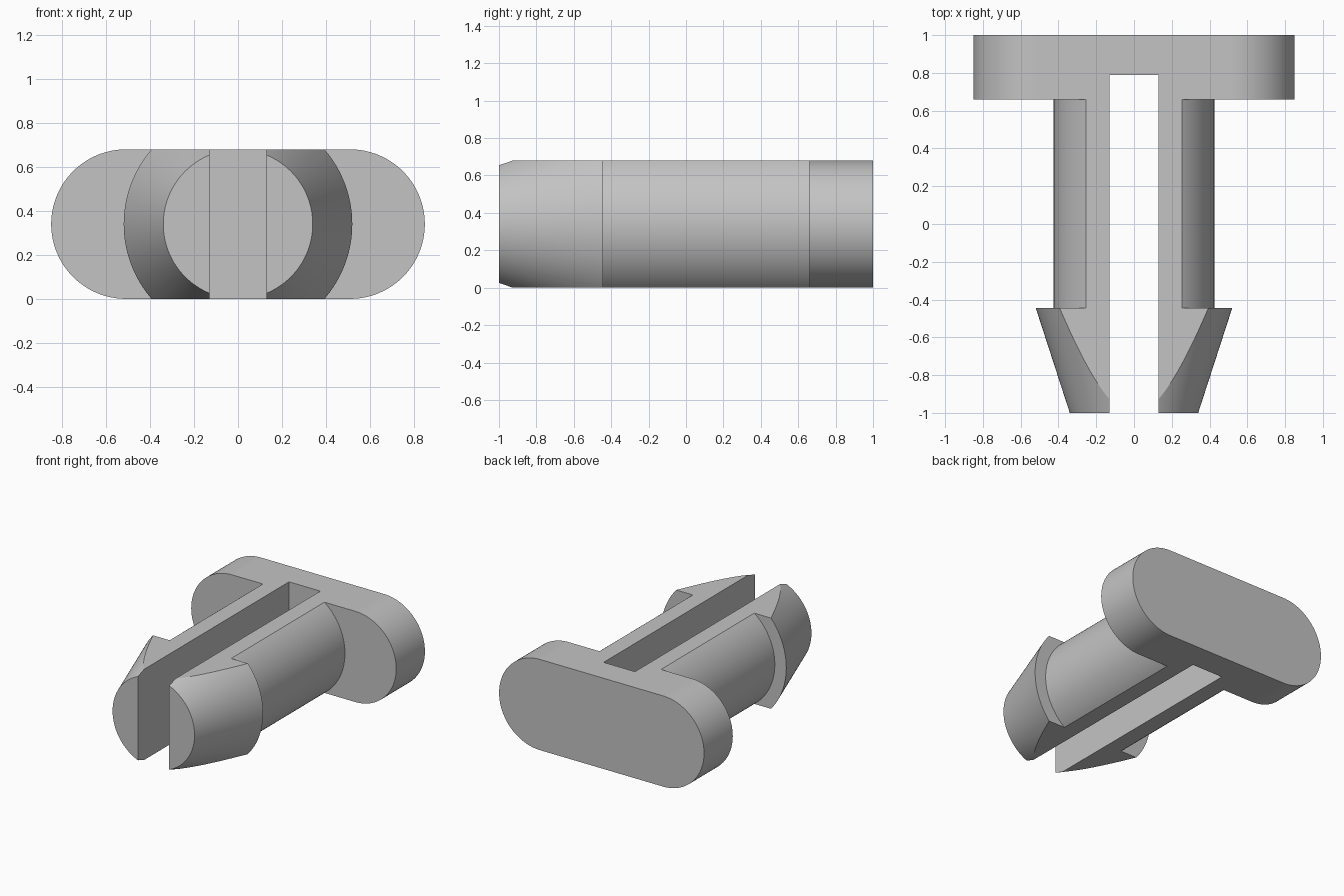
import bpy, bmesh
from math import radians, pi, sin, cos

cube = bpy.data.objects.get("Cube")
if cube:
    bpy.data.objects.remove(cube, do_unlink=True)

R = 0.34            # half the thickness
SLOT = 0.13         # half the slot width
HEAD_Y = 0.66       # where the prongs meet the head
SEGMENTS = 128

grey = bpy.data.materials.new("plain grey")
grey.use_nodes = True
grey.diffuse_color = (0.55, 0.55, 0.55, 1)
grey.node_tree.nodes["Principled BSDF"].inputs["Base Color"].default_value = grey.diffuse_color


def make_object(name, bm):
    bmesh.ops.recalc_face_normals(bm, faces=bm.faces)
    mesh = bpy.data.meshes.new(name)
    bm.to_mesh(mesh)
    bm.free()
    mesh.materials.append(grey)
    obj = bpy.data.objects.new(name, mesh)
    bpy.context.collection.objects.link(obj)
    return obj


def select_only(obj):
    bpy.ops.object.select_all(action='DESELECT')
    obj.select_set(True)
    bpy.context.view_layer.objects.active = obj


def slice_off(bm, point, outward):
    """Cut away everything beyond a plane and cap the opening."""
    geom = bm.verts[:] + bm.edges[:] + bm.faces[:]
    cut = bmesh.ops.bisect_plane(bm, geom=geom, dist=1e-5, plane_co=point,
                                 plane_no=outward, clear_outer=True)
    edges = [e for e in cut["geom_cut"] if isinstance(e, bmesh.types.BMEdge)]
    bmesh.ops.holes_fill(bm, edges=edges, sides=0)


# Prongs: a turned shaft with a tapered barb, sliced flat and mirrored
bm = bmesh.new()
profile = [(0, -1), (R, -1), (0.52, -0.445), (0.425, -0.445), (0.425, HEAD_Y), (0, HEAD_Y)]
verts = [bm.verts.new((r, y, R)) for r, y in profile]
edges = [bm.edges.new(pair) for pair in zip(verts, verts[1:])]
bmesh.ops.spin(bm, geom=verts + edges, cent=(0, 0, R), axis=(0, 1, 0),
               angle=2 * pi, steps=SEGMENTS)
bmesh.ops.remove_doubles(bm, verts=bm.verts, dist=1e-4)
slice_off(bm, (SLOT, 0, 0), (-1, 0, 0))
slice_off(bm, (0, 0, 2 * R), (0, 0, 1))
slice_off(bm, (0, 0, 0), (0, 0, -1))
prongs = make_object("prongs", bm)
mirror = prongs.modifiers.new("mirror", 'MIRROR')
mirror.use_clip = False
mirror.use_mirror_merge = False

# Head: a round-ended plate
bm = bmesh.new()
half = SEGMENTS // 2
outline = []
for side in (1, -1):
    for i in range(half + 1):
        a = -pi / 2 + pi * i / half
        outline.append(bm.verts.new((side * (0.51 + R * cos(a)), HEAD_Y, R + side * R * sin(a))))
face = bm.faces.new(outline)
extruded = bmesh.ops.extrude_face_region(bm, geom=[face])
moved = [v for v in extruded["geom"] if isinstance(v, bmesh.types.BMVert)]
bmesh.ops.translate(bm, verts=moved, vec=(0, 1 - HEAD_Y, 0))
head = make_object("head", bm)

# Slot end notched into the head
bm = bmesh.new()
bmesh.ops.create_cube(bm, size=1)
bmesh.ops.scale(bm, verts=bm.verts, vec=(2 * SLOT, 0.4, 1))
bmesh.ops.translate(bm, verts=bm.verts, vec=(0, 0.59, R))
cutter = make_object("slot_cutter", bm)
cutter.hide_render = True
notch = head.modifiers.new("slot", 'BOOLEAN')
notch.operation = 'DIFFERENCE'
notch.solver = 'EXACT'
notch.object = cutter
select_only(head)
bpy.ops.object.modifier_apply(modifier=notch.name)
bpy.data.objects.remove(cutter, do_unlink=True)

# Smooth round sides, crisp edges
for obj in (prongs, head):
    select_only(obj)
    bpy.ops.object.shade_smooth_by_angle(angle=radians(15))
